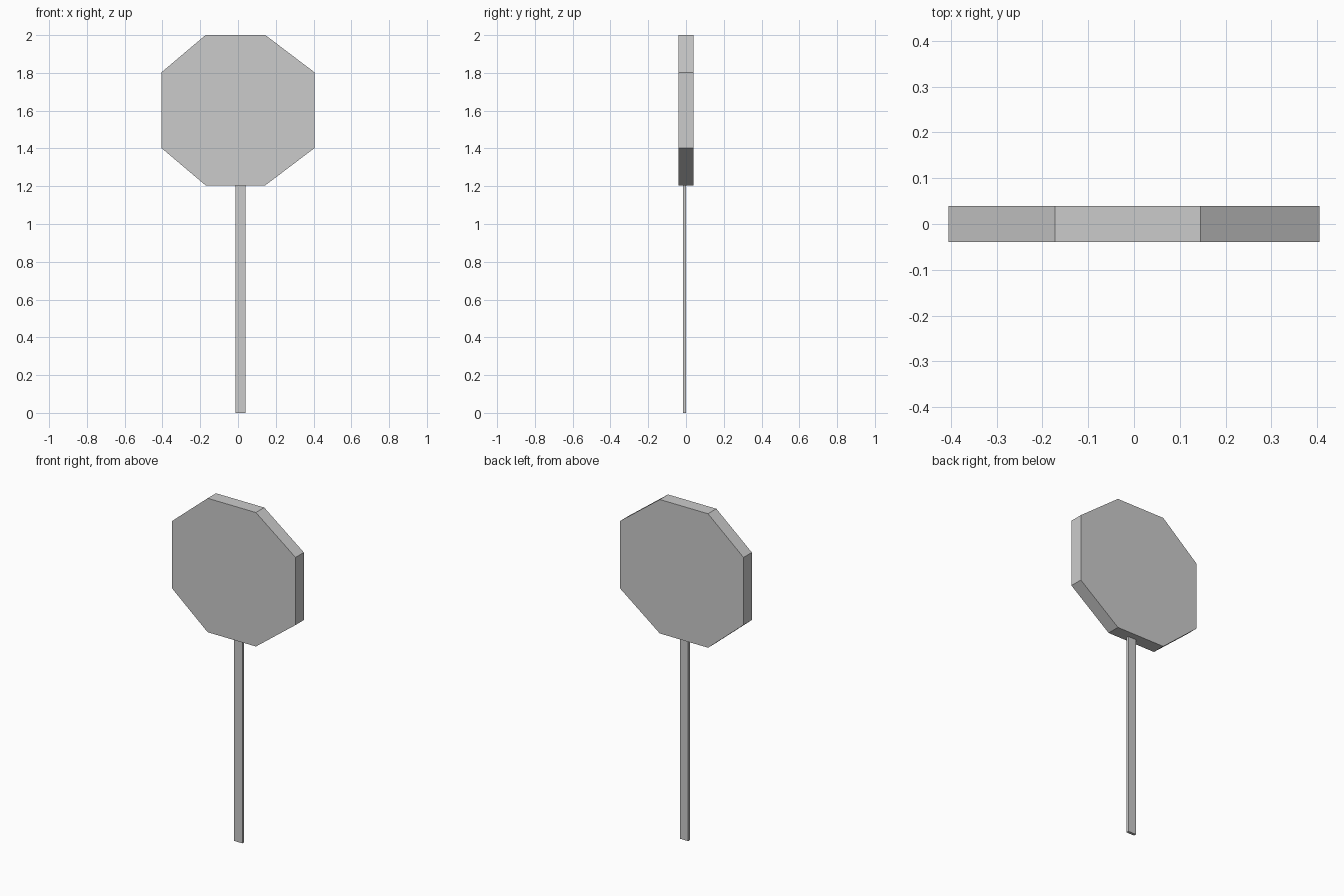
import bpy
import bmesh

if "Cube" in bpy.data.objects:
    bpy.data.objects.remove(bpy.data.objects["Cube"])


def prism(name, profile, y0, y1):
    """Extrude an x/z outline from y0 to y1."""
    bm = bmesh.new()
    face = bm.faces.new([bm.verts.new((x, y0, z)) for x, z in profile])
    ext = bmesh.ops.extrude_face_region(bm, geom=[face])
    verts = [v for v in ext["geom"] if isinstance(v, bmesh.types.BMVert)]
    bmesh.ops.translate(bm, verts=verts, vec=(0, y1 - y0, 0))
    bmesh.ops.recalc_face_normals(bm, faces=bm.faces)
    mesh = bpy.data.meshes.new(name)
    bm.to_mesh(mesh)
    bm.free()
    obj = bpy.data.objects.new(name, mesh)
    bpy.context.collection.objects.link(obj)
    return obj


# Octagonal sign panel
prism("sign_panel", [(-0.172, 1.205), (0.145, 1.205), (0.405, 1.402), (0.405, 1.803),
                     (0.145, 2.0), (-0.172, 2.0), (-0.405, 1.803), (-0.405, 1.402)],
      -0.039, 0.039)

# Thin flat post
prism("post", [(-0.014, 0), (0.04, 0), (0.04, 1.207), (-0.014, 1.207)], -0.016, 0.0)
